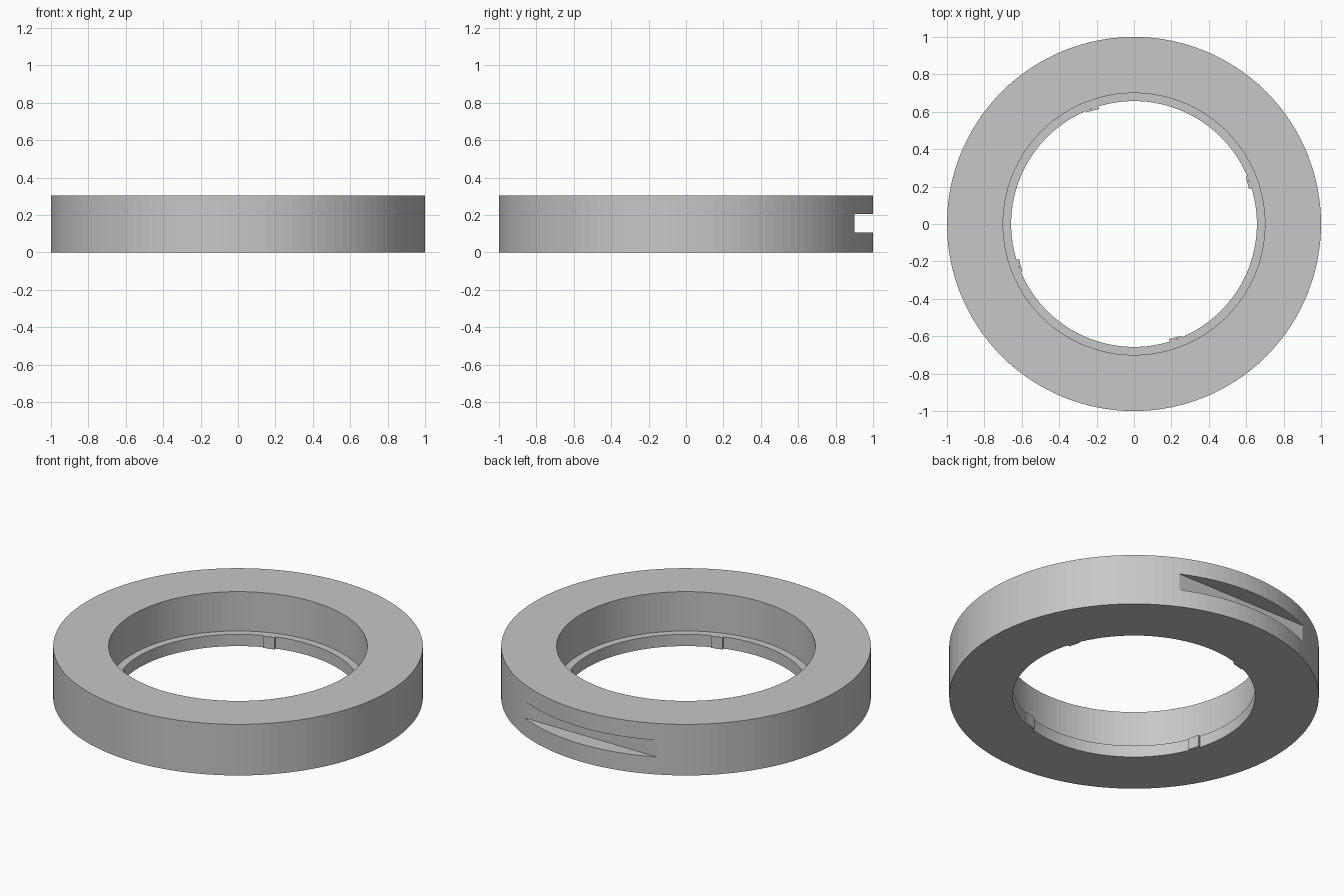
import bpy, bmesh
from math import cos, sin, pi, radians
from mathutils import Matrix

SEGMENTS = 128
OUTER, BORE, LIP = 1.0, 0.70, 0.657
HEIGHT, LIP_TOP = 0.305, 0.07

if "Cube" in bpy.data.objects:
    bpy.data.objects.remove(bpy.data.objects["Cube"], do_unlink=True)

grey = bpy.data.materials.new("plain grey")
grey.use_nodes = True
colour = (0.57, 0.57, 0.57, 1)
grey.diffuse_color = colour
grey.node_tree.nodes["Principled BSDF"].inputs["Base Color"].default_value = colour


def make_object(name, bm):
    bmesh.ops.recalc_face_normals(bm, faces=bm.faces)
    mesh = bpy.data.meshes.new(name)
    bm.to_mesh(mesh)
    bm.free()
    mesh.materials.append(grey)
    obj = bpy.data.objects.new(name, mesh)
    bpy.context.collection.objects.link(obj)
    return obj


# Ring body: stepped section turned about z
bm = bmesh.new()
section = [(OUTER, 0), (OUTER, HEIGHT), (BORE, HEIGHT),
           (BORE, LIP_TOP), (LIP, LIP_TOP), (LIP, 0)]
verts = [bm.verts.new((r, 0, z)) for r, z in section]
edges = [bm.edges.new((verts[i - 1], verts[i])) for i in range(len(verts))]
bmesh.ops.spin(bm, geom=verts + edges, cent=(0, 0, 0), axis=(0, 0, 1),
               angle=2 * pi, steps=SEGMENTS, use_duplicate=False)
bmesh.ops.remove_doubles(bm, verts=bm.verts, dist=1e-5)
ring = make_object("ring_body", bm)

# Straight slot milled into the back of the rim
bm = bmesh.new()
bmesh.ops.create_cube(bm, size=1, matrix=Matrix.Translation((0, 1.1, 0.155))
                      @ Matrix.Diagonal((1.4, 0.4, 0.1, 1)))
cutter = make_object("slot_cutter", bm)
cutter.hide_render = True
cut = ring.modifiers.new("back_slot", "BOOLEAN")
cut.operation = "DIFFERENCE"
cut.solver = "EXACT"
cut.object = cutter
bpy.context.view_layer.objects.active = ring
bpy.ops.object.modifier_apply(modifier=cut.name)
bpy.data.objects.remove(cutter, do_unlink=True)

# Four small ramped catches on the inner lip
for i in range(4):
    bm = bmesh.new()
    corners = [(17, LIP), (17, 0.643), (23, 0.649), (23, LIP)]
    base = [bm.verts.new((r * cos(radians(a + 90 * i)),
                          r * sin(radians(a + 90 * i)), 0))
            for a, r in corners]
    face = bm.faces.new(base)
    top = bmesh.ops.extrude_face_region(bm, geom=[face])["geom"]
    bmesh.ops.translate(bm, vec=(0, 0, LIP_TOP),
                        verts=[v for v in top if isinstance(v, bmesh.types.BMVert)])
    make_object(f"lip_catch_{i + 1}", bm)
